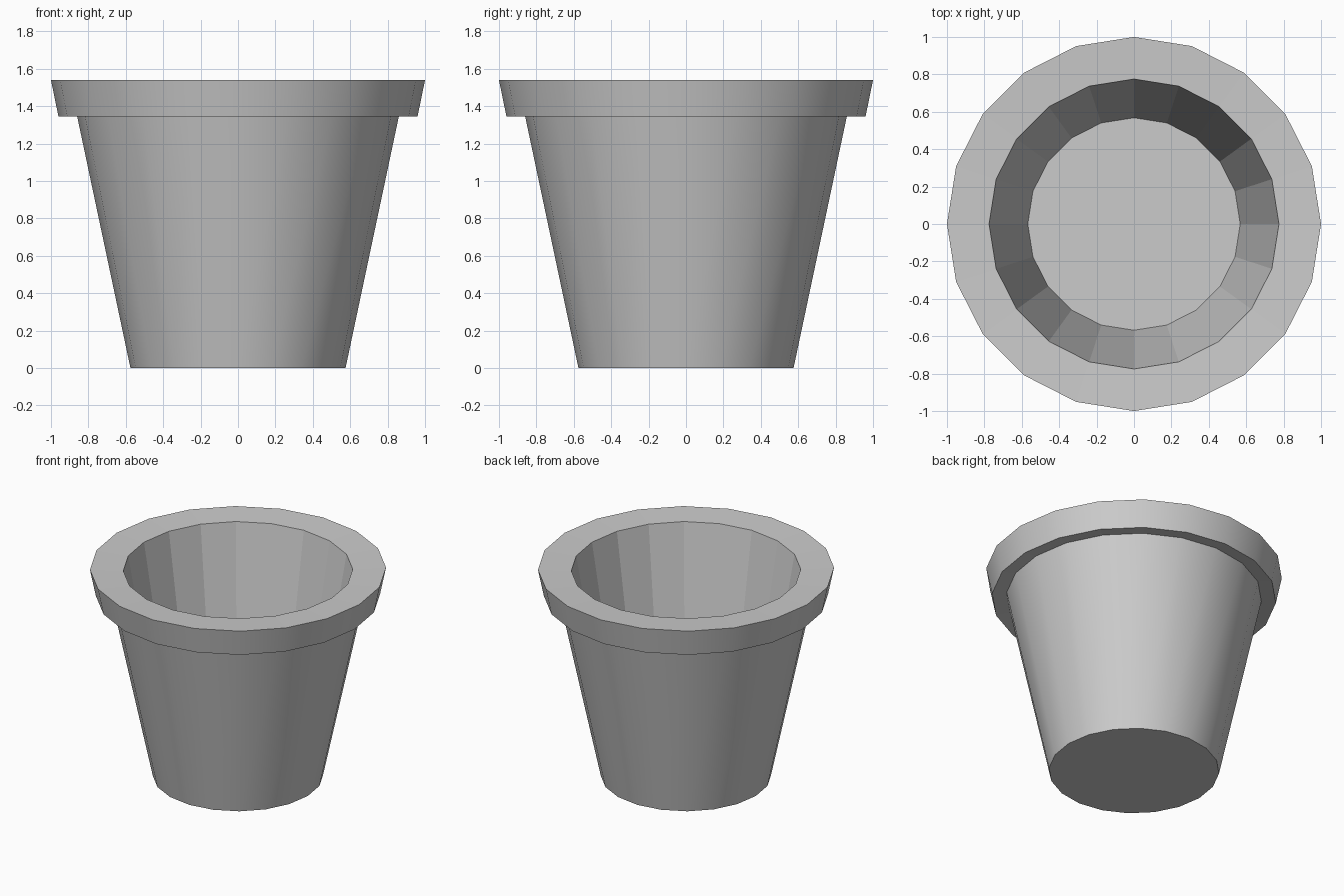
import bpy, bmesh, math

if "Cube" in bpy.data.objects:
    bpy.data.objects.remove(bpy.data.objects["Cube"])

SIDES = 20

# (radius, height, smooth band leading to the next ring)
PROFILE = [
    (0.575, 0.00, True),   # outer wall
    (0.862, 1.355, False),  # underside of the rim
    (0.96, 1.345, True),   # rim band
    (1.00, 1.54, False),   # rim top
    (0.775, 1.53, False),  # faceted inner wall
    (0.568, 0.30, False),  # inner floor
]


def ring(bm, r, z):
    return [bm.verts.new((r * math.cos(2 * math.pi * i / SIDES),
                          r * math.sin(2 * math.pi * i / SIDES), z))
            for i in range(SIDES)]


bm = bmesh.new()
rings = [ring(bm, r, z) for r, z, _ in PROFILE]

# Walls and rim
for k in range(len(rings) - 1):
    a, b = rings[k], rings[k + 1]
    for i in range(SIDES):
        j = (i + 1) % SIDES
        face = bm.faces.new((a[i], a[j], b[j], b[i]))
        face.smooth = PROFILE[k][2]

# Base and inner floor
bm.faces.new(rings[0][::-1])
bm.faces.new(rings[-1])

# Keep every ring edge crisp
for e in bm.edges:
    if len(e.link_faces) == 2 and e.calc_face_angle() > math.radians(30):
        e.smooth = False

mesh = bpy.data.meshes.new("flower_pot")
bm.to_mesh(mesh)
bm.free()
pot = bpy.data.objects.new("flower_pot", mesh)
bpy.context.collection.objects.link(pot)

# Darker grey clay
clay = bpy.data.materials.new("grey_clay")
clay.diffuse_color = (0.55, 0.55, 0.55, 1)
clay.use_nodes = True
clay.node_tree.nodes["Principled BSDF"].inputs["Base Color"].default_value = clay.diffuse_color
mesh.materials.append(clay)
